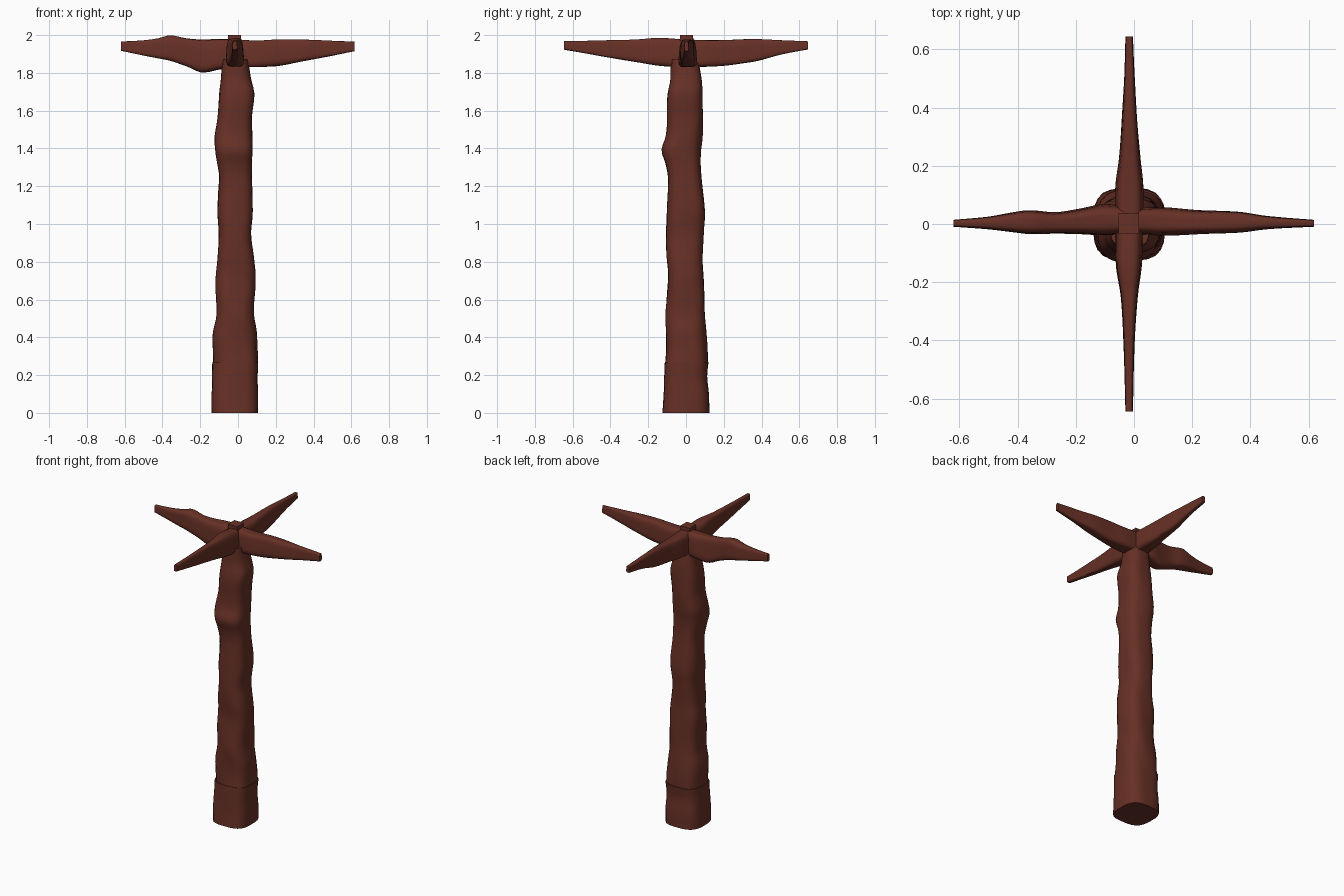
import bpy, bmesh, math
from mathutils import Vector, noise

wood = bpy.data.materials.new("dark red brown wood")
wood.diffuse_color = (0.135, 0.030, 0.019, 1)


def interpolate(rows, t):
    """Catmull-Rom style reading of the profile rows (t, a0, a1, b0, b1)."""
    i = max(k for k in range(len(rows) - 1) if rows[k][0] <= t + 1e-9)
    p, q = rows[i], rows[i + 1]
    o, r = rows[max(i - 1, 0)], rows[min(i + 2, len(rows) - 1)]
    d = q[0] - p[0]
    u = (t - p[0]) / d
    out = []
    for k in range(1, 5):
        m0 = (q[k] - o[k]) / (q[0] - o[0]) * d
        m1 = (r[k] - p[k]) / (r[0] - p[0]) * d
        out.append((2*u**3 - 3*u*u + 1) * p[k] + (u**3 - 2*u*u + u) * m0
                   + (3*u*u - 2*u**3) * q[k] + (u**3 - u*u) * m1)
    return out


def loft(name, rows, axis, power, step=0.025, rough=0.0, taper=0.0, sides=32):
    """Skin rounded-square rings along an axis."""
    bm = bmesh.new()
    rings = []
    t0, t1 = rows[0][0], rows[-1][0]
    n = max(2, round((t1 - t0) / step))
    for j in range(n + 1):
        t = t0 + (t1 - t0) * j / n
        a0, a1, b0, b1 = interpolate(rows, t)
        ring = []
        for s in range(sides):
            w = 2 * math.pi * (s + 0.5) / sides
            c, d = math.cos(w), math.sin(w)
            f = (abs(c) ** power + abs(d) ** power) ** (-1 / power)
            u, v = c * f, d * f
            f = 1 + rough * noise.noise(Vector((c * 1.3, d * 1.3, t * 6)))
            a = (a0 + a1) / 2 + (a1 - a0) / 2 * u * f * (1 - taper * (v + 1) / 2)
            b = (b0 + b1) / 2 + (b1 - b0) / 2 * v * f
            co = {"x": (t, a, b), "y": (a, t, b), "z": (a, b, t)}[axis]
            ring.append(bm.verts.new(co))
        rings.append(ring)
    for p, q in zip(rings, rings[1:]):
        for s in range(sides):
            e = (s + 1) % sides
            bm.faces.new((p[s], p[e], q[e], q[s]))
    bm.faces.new(rings[0])
    bm.faces.new(rings[-1])
    bmesh.ops.recalc_face_normals(bm, faces=bm.faces)
    return finish(name, bm)


def finish(name, bm):
    me = bpy.data.meshes.new(name)
    bm.to_mesh(me)
    bm.free()
    me.materials.append(wood)
    ob = bpy.data.objects.new(name, me)
    bpy.context.collection.objects.link(ob)
    bpy.context.view_layer.objects.active = ob
    ob.select_set(True)
    bpy.ops.object.shade_smooth_by_angle(angle=math.radians(40))
    ob.select_set(False)
    return ob


# Foot block: z, x range, y range
loft("post_foot", [
    (0.0, -0.14, 0.108, -0.125, 0.122), (0.1, -0.138, 0.108, -0.12, 0.12),
    (0.19, -0.137, 0.104, -0.115, 0.113), (0.27, -0.137, 0.106, -0.112, 0.12),
], "z", 3.2, rough=0.03)

# Hewn post above the foot
loft("post", [
    (0.268, -0.133, 0.103, -0.109, 0.116), (0.42, -0.13, 0.10, -0.103, 0.107),
    (0.52, -0.115, 0.086, -0.107, 0.10), (0.72, -0.12, 0.09, -0.097, 0.092),
    (0.82, -0.111, 0.084, -0.102, 0.087), (0.95, -0.101, 0.072, -0.104, 0.092),
    (1.07, -0.11, 0.08, -0.098, 0.10), (1.24, -0.10, 0.073, -0.096, 0.085),
    (1.32, -0.112, 0.073, -0.108, 0.078), (1.39, -0.122, 0.076, -0.127, 0.077),
    (1.46, -0.126, 0.073, -0.108, 0.085), (1.56, -0.108, 0.073, -0.101, 0.09),
    (1.69, -0.10, 0.088, -0.096, 0.086), (1.77, -0.09, 0.068, -0.083, 0.082),
    (1.87, -0.084, 0.052, -0.08, 0.068),
], "z", 3.0, rough=0.06)

# Side-to-side arm: x, y range, z range
loft("arm_side_to_side", [
    (-0.62, -0.01, 0.015, 1.917, 1.966), (-0.5, -0.02, 0.027, 1.892, 1.972),
    (-0.42, -0.03, 0.042, 1.877, 1.982), (-0.36, -0.037, 0.05, 1.865, 1.998),
    (-0.27, -0.035, 0.043, 1.835, 1.983), (-0.19, -0.037, 0.055, 1.803, 1.976),
    (-0.1, -0.042, 0.072, 1.818, 1.978), (0.0, -0.037, 0.06, 1.83, 1.975),
    (0.1, -0.042, 0.062, 1.83, 1.97), (0.22, -0.038, 0.05, 1.838, 1.978),
    (0.36, -0.032, 0.045, 1.865, 1.975), (0.45, -0.02, 0.03, 1.882, 1.972),
    (0.618, -0.01, 0.015, 1.915, 1.965),
], "x", 4.5, rough=0.04, taper=0.2)

# Front-to-back arm: y, x range, z range
loft("arm_front_to_back", [
    (-0.645, -0.03, -0.003, 1.923, 1.968), (-0.4, -0.038, 0.004, 1.88, 1.972),
    (-0.25, -0.047, 0.015, 1.856, 1.978), (-0.14, -0.065, 0.03, 1.838, 1.984),
    (0.0, -0.066, 0.036, 1.83, 1.975), (0.13, -0.066, 0.036, 1.833, 1.972),
    (0.22, -0.055, 0.025, 1.84, 1.975), (0.37, -0.043, 0.012, 1.862, 1.978),
    (0.5, -0.035, 0.004, 1.897, 1.973), (0.645, -0.03, -0.003, 1.924, 1.967),
], "y", 4.5, rough=0.04, taper=0.2)

# Small square cap over the crossing
bm = bmesh.new()
bmesh.ops.create_cube(bm, size=1)
for v in bm.verts:
    v.co = Vector((-0.018 + v.co.x * 0.07, 0.002 + v.co.y * 0.07, 1.965 + v.co.z * 0.07))
finish("crossing_cap", bm)
